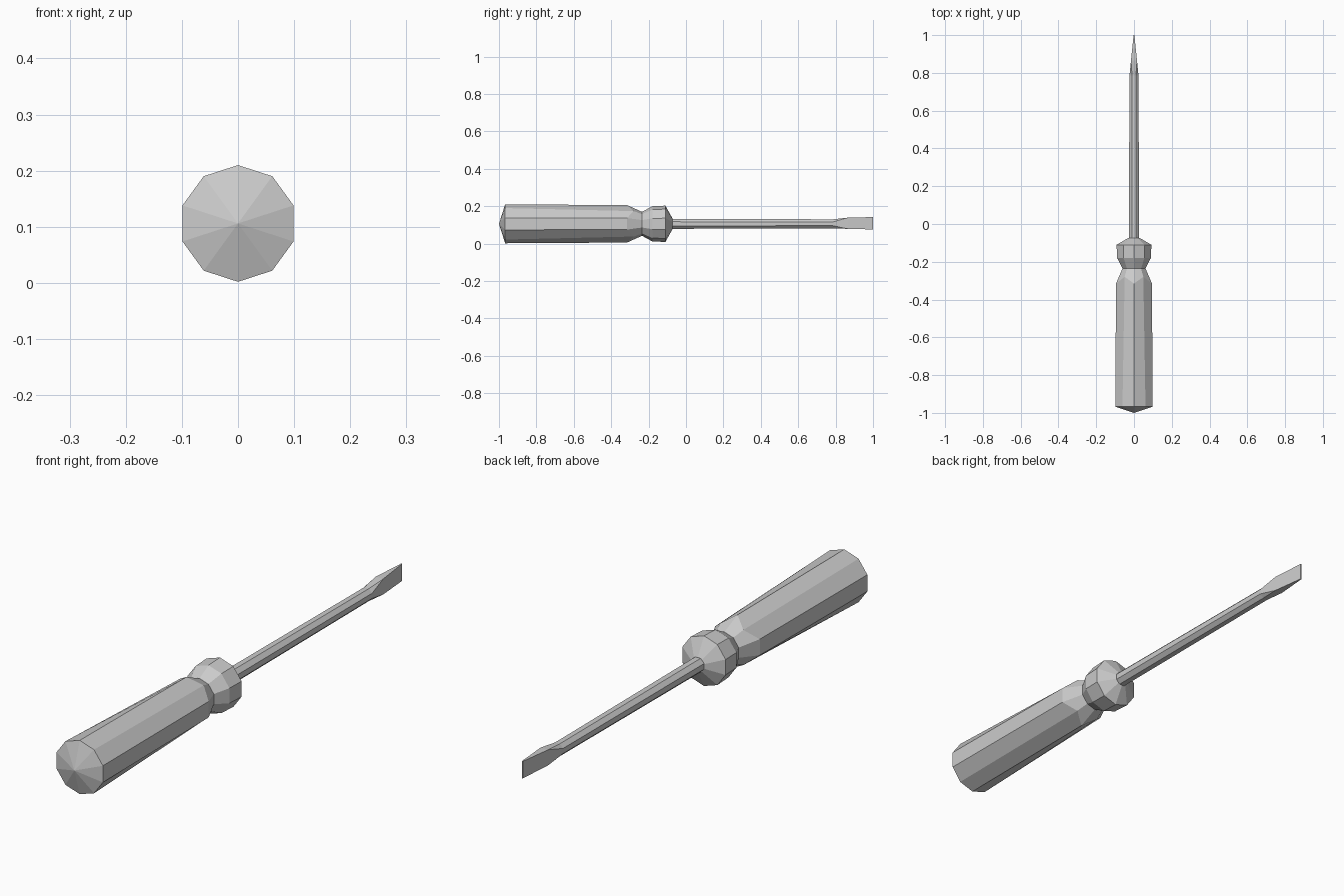
import bpy, bmesh
from math import sin, cos, pi

if "Cube" in bpy.data.objects:
    bpy.data.objects.remove(bpy.data.objects["Cube"])

CZ = 0.106  # height of the tool's long axis


def loft(name, rings):
    """Skin a list of equal-length vertex rings and cap both ends."""
    bm = bmesh.new()
    loops = [[bm.verts.new(p) for p in ring] for ring in rings]
    n = len(loops[0])
    for a, b in zip(loops, loops[1:]):
        for i in range(n):
            j = (i + 1) % n
            bm.faces.new((a[i], a[j], b[j], b[i]))
    bm.faces.new(loops[0])
    bm.faces.new(loops[-1])
    bmesh.ops.remove_doubles(bm, verts=bm.verts[:], dist=0.0002)
    bmesh.ops.recalc_face_normals(bm, faces=bm.faces[:])
    mesh = bpy.data.meshes.new(name)
    bm.to_mesh(mesh)
    bm.free()
    ob = bpy.data.objects.new(name, mesh)
    bpy.context.collection.objects.link(ob)
    return ob


def ring(y, r, n, offset=0.0):
    return [(r * sin(2 * pi * (i + offset) / n), y,
             CZ + r * cos(2 * pi * (i + offset) / n)) for i in range(n)]


# Handle: ten-sided, pointed butt, waisted neck and collar
handle = [ring(y, r, 10) for y, r in (
    (-1.0, 0.00001), (-0.967, 0.104), (-0.315, 0.1), (-0.235, 0.064),
    (-0.18, 0.094), (-0.11, 0.097), (-0.073, 0.03))]
# shallow flutes where the grip runs into the neck
flutes = ring(-0.28, 0.084, 10)
for k in (1, 4, 6, 9):
    handle[2][k] = flutes[k]
loft("handle", handle)


# Shaft: octagonal rod whose end flattens into a vertical blade
def blade_ring(y, hx, hz):
    corners = [(1, 1), (1, 1), (1, -1), (1, -1), (-1, -1), (-1, -1), (-1, 1), (-1, 1)]
    return [(sx * hx, y, CZ + 0.003 + sz * hz) for sx, sz in corners]


loft("shaft_and_blade", [
    ring(-0.08, 0.029, 8, 0.5),
    ring(0.785, 0.026, 8, 0.5),
    blade_ring(0.865, 0.016, 0.03),
    blade_ring(1.0, 0.002, 0.033)])
